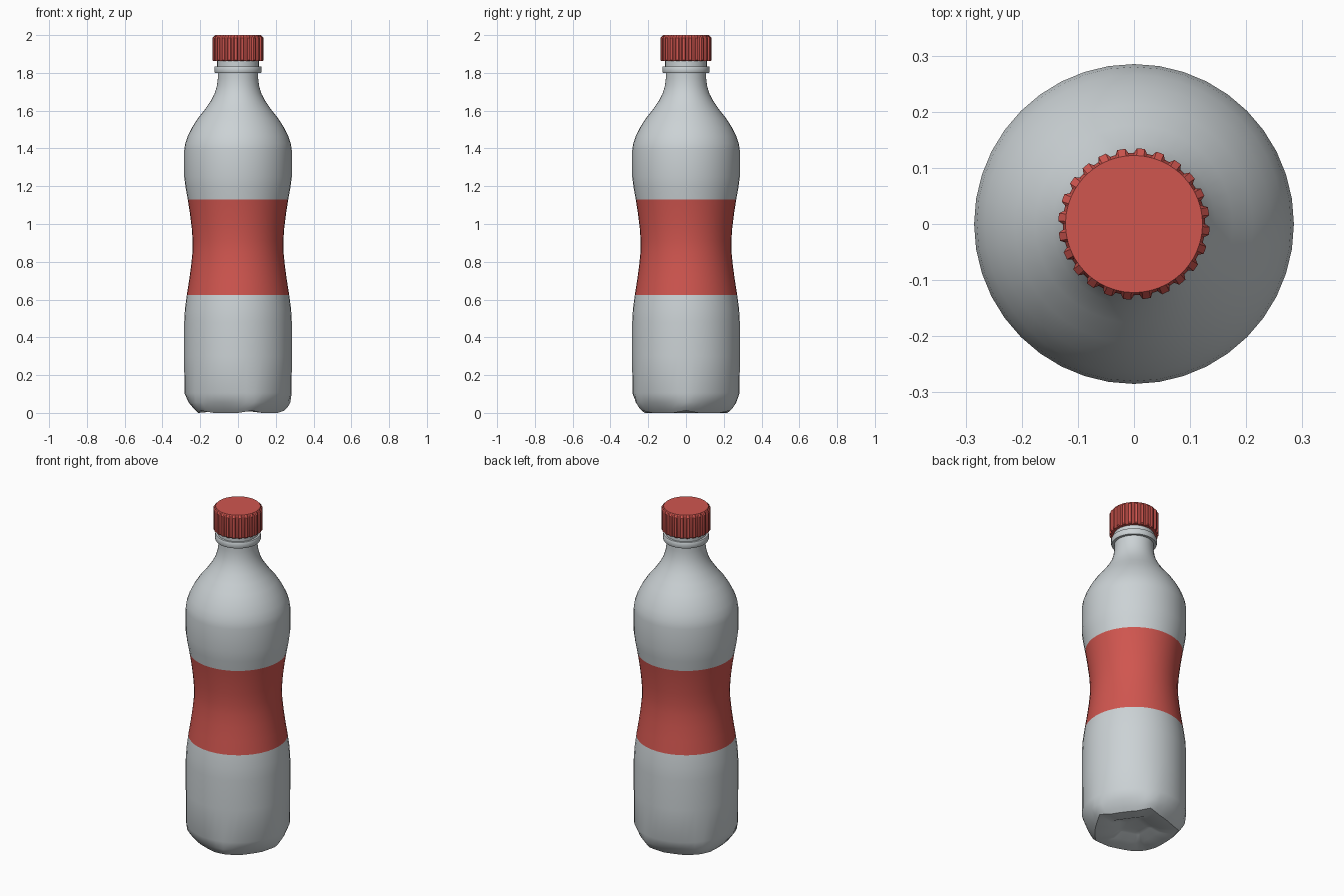
import bpy, bmesh, math
from mathutils import Vector

if "Cube" in bpy.data.objects:
    bpy.data.objects.remove(bpy.data.objects["Cube"])

TAU = 2 * math.pi


def material(name, rgb):
    m = bpy.data.materials.new(name)
    m.diffuse_color = (*rgb, 1)
    m.use_nodes = True
    m.node_tree.nodes["Principled BSDF"].inputs["Base Color"].default_value = m.diffuse_color
    return m


grey = material("pale grey plastic", (0.60, 0.645, 0.665))
red = material("red", (0.63, 0.092, 0.078))


def loft(name, rings, mats, rule=None, angle=35):
    """Skin a list of closed rings, cap both ends, and colour faces by a rule."""
    bm = bmesh.new()
    loops = [[bm.verts.new(p) for p in ring] for ring in rings]
    n = len(loops[0])
    for a, b in zip(loops, loops[1:]):
        for i in range(n):
            j = (i + 1) % n
            bm.faces.new((a[i], a[j], b[j], b[i]))
    bm.faces.new(loops[0][::-1])
    bm.faces.new(loops[-1])
    bmesh.ops.recalc_face_normals(bm, faces=bm.faces)
    for f in bm.faces:
        f.material_index = rule(f.calc_center_median().z) if rule else 0
    me = bpy.data.meshes.new(name)
    bm.to_mesh(me)
    bm.free()
    for m in mats:
        me.materials.append(m)
    ob = bpy.data.objects.new(name, me)
    bpy.context.collection.objects.link(ob)
    bpy.ops.object.select_all(action='DESELECT')
    ob.select_set(True)
    bpy.context.view_layer.objects.active = ob
    bpy.ops.object.shade_smooth_by_angle(angle=math.radians(angle))
    return ob


def circle(r, z, n):
    return [Vector((r * math.cos(TAU * i / n), r * math.sin(TAU * i / n), z))
            for i in range(n)]


def base_ring(r, z, five, lift=0.0, n=40):
    """Ring blended from a circle towards a pentagon with pinched corners."""
    pts = []
    for i in range(n):
        a = TAU * i / n
        off = (a + math.pi / 5) % (TAU / 5) - math.pi / 5   # angle from nearest corner
        pentagon = math.cos(math.pi / 5) / math.cos(math.pi / 5 - abs(off))
        rad = r * (1 + five * (pentagon - 1))
        corner = max(0, 1 - abs(off) / 0.3)
        pts.append(Vector((rad * math.cos(a), rad * math.sin(a), z + lift * corner)))
    return pts


# Bottle: hollowed foot, five-sided base, waisted body, shoulder and neck
foot = [base_ring(0.06, 0.035, 1), base_ring(0.10, 0.03, 1), base_ring(0.15, 0.008, 0.9),
        base_ring(0.245, 0.0, 0.7, 0.012), base_ring(0.263, 0.018, 0.65, 0.012),
        base_ring(0.277, 0.055, 0.3), base_ring(0.284, 0.105, 0.0)]
profile = [(0.285, 0.30), (0.285, 0.48), (0.281, 0.55), (0.271, 0.625), (0.259, 0.70),
           (0.248, 0.78), (0.241, 0.85), (0.240, 0.91), (0.245, 0.98), (0.255, 1.06),
           (0.266, 1.13), (0.277, 1.19), (0.285, 1.25), (0.285, 1.39), (0.280, 1.425),
           (0.266, 1.465), (0.244, 1.51), (0.212, 1.56), (0.176, 1.605), (0.145, 1.65),
           (0.124, 1.69), (0.112, 1.73), (0.107, 1.77), (0.107, 1.80)]
body = foot + [circle(r, z, 40) for r, z in profile]
loft("bottle", body, [grey, red], lambda z: 1 if 0.625 < z < 1.13 else 0, 40)

# Neck finish with its support collar
neck = [(0.107, 1.79), (0.107, 1.80), (0.122, 1.80), (0.125, 1.806), (0.125, 1.829),
        (0.122, 1.835), (0.110, 1.835), (0.110, 1.90)]
loft("neck_collar", [circle(r, z, 40) for r, z in neck], [grey])

# Ribbed screw cap
TEETH = 24


def ribbed(r_out, r_in, z):
    pts = []
    for t in range(TEETH):
        for frac, r in ((0.0, r_in), (0.3, r_in), (0.45, r_out), (0.85, r_out)):
            a = TAU * (t + frac) / TEETH
            pts.append(Vector((r * math.cos(a), r * math.sin(a), z)))
    return pts


cap = [ribbed(0.130, 0.124, 1.862), ribbed(0.135, 0.127, 1.868),
       ribbed(0.135, 0.127, 1.985), ribbed(0.122, 0.122, 2.0)]
loft("screw_cap", cap, [red], angle=25)
